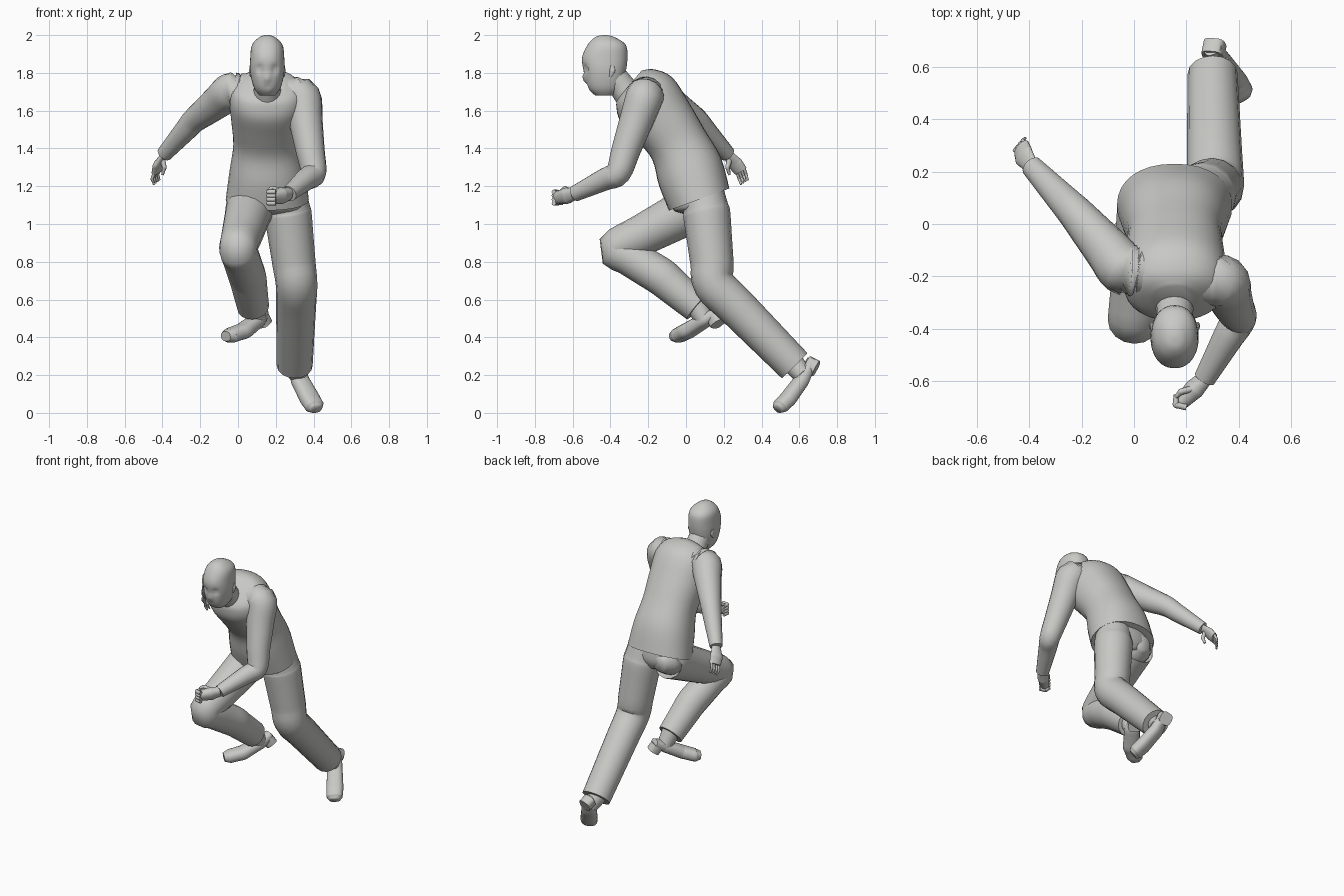
import bpy
import bmesh
import math
from mathutils import Vector

if "Cube" in bpy.data.objects:
    bpy.data.objects.remove(bpy.data.objects["Cube"], do_unlink=True)

grey = bpy.data.materials.new("plain grey")
grey.use_nodes = True
grey.diffuse_color = (.58, .58, .56, 1)
grey.node_tree.nodes["Principled BSDF"].inputs["Base Color"].default_value = grey.diffuse_color


def spline(stations, steps):
    """Smooth interpolation through rows of numbers."""
    rows = [Vector(station) for station in stations]
    rows = [rows[0]] + rows + [rows[-1]]
    result = []
    for before, start, end, after in zip(rows, rows[1:], rows[2:], rows[3:]):
        for step in range(steps):
            t = step / steps
            leaving = (end - before) / 2
            arriving = (after - start) / 2
            ease = t * t * (3 - 2 * t)
            result.append(start.lerp(end, ease) + leaving * (t * (1 - t) ** 2)
                          - arriving * (t * t * (1 - t)))
    return result + [rows[-1]]


def loft(name, rings, sides, power, sculpt=None):
    """Closed skin over rings given as (centre, half width vector, half depth vector)."""
    bm = bmesh.new()
    loops = []
    for centre, wide, deep in rings:
        loop = []
        for side in range(sides):
            angle = math.tau * side / sides
            c, s = math.cos(angle), math.sin(angle)
            point = (centre + wide * math.copysign(abs(c) ** (2 / power), c)
                     + deep * math.copysign(abs(s) ** (2 / power), s))
            if sculpt:
                sculpt(point)
            loop.append(bm.verts.new(point))
        loops.append(loop)
    for low, high in zip(loops, loops[1:]):
        for side in range(sides):
            bm.faces.new((low[side - 1], low[side], high[side], high[side - 1]))
    bm.faces.new(loops[0])
    bm.faces.new(loops[-1])
    bmesh.ops.recalc_face_normals(bm, faces=bm.faces)
    mesh = bpy.data.meshes.new(name)
    bm.to_mesh(mesh)
    bm.free()
    mesh.materials.append(grey)
    mesh.shade_smooth()
    mesh.set_sharp_from_angle(angle=math.radians(60))
    bpy.context.collection.objects.link(bpy.data.objects.new(name, mesh))


def limb(name, joints, radii, axis=(1, 0, 0), flat=1.0, sides=16, power=2.0):
    """Tube bent at its joints; axis is the width direction, flat scales the depth."""
    joints = [Vector((*joint, radius)) for joint, radius in zip(joints, radii)]
    bent = [joints[0]]
    for before, joint, after in zip(joints, joints[1:], joints[2:]):
        bent += [joint.lerp(before, .3), joint, joint.lerp(after, .3)]
    rows = spline(bent + [joints[-1]], 4)
    rings = []
    for i, row in enumerate(rows):
        before, after = rows[max(i - 1, 0)], rows[min(i + 1, len(rows) - 1)]
        along = (after - before).xyz.normalized()
        wide = Vector(axis)
        wide = (wide - along * wide.dot(along)).normalized() * row.w
        rings.append((row.xyz, wide, along.cross(wide) * flat))
    loft(name, rings, sides, power)


def profile(name, x, tilts, stations, sides=32, power=2.2, sculpt=None):
    """Body of stacked rings (y, z, half depth, half width), tilting from first to last."""
    rows = spline(stations, 4)
    rings = []
    for i, (y, z, depth, width) in enumerate(rows):
        share = i / (len(rows) - 1)
        tilt = math.radians(tilts[0] + (tilts[1] - tilts[0]) * share)
        deep = Vector((0, math.cos(tilt), math.sin(tilt))) * depth
        rings.append((Vector((x, y, z)), Vector((width, 0, 0)), deep))
    loft(name, rings, sides, power, sculpt)


# Head: sockets pressed in, nose and chin pulled out
HEAD_X = .155
FEATURES = [("eye", .04, 1.82, .02), ("eye", -.04, 1.82, .02),
            ("nose", 0, 1.77, -.018), ("mouth", 0, 1.73, .008)]


def shape_face(point):
    if point.y < -.45:
        for part, offset, z, push in FEATURES:
            gap = math.hypot(point.x - HEAD_X - offset, point.z - z) / .016
            point.y += push * math.exp(-gap * gap)


profile("head", HEAD_X, (0, 0), [
    (-.43, 1.68, .05, .04), (-.43, 1.72, .09, .07), (-.43, 1.8, .11, .09),
    (-.43, 1.88, .12, .09), (-.42, 1.95, .1, .08), (-.43, 1.99, .05, .04),
    (-.43, 2, .01, .01)], sides=48, sculpt=shape_face)
for label, side in (("right", -1), ("left", 1)):
    ear_x = HEAD_X + side * .088
    limb(label + "_ear", [(ear_x, -.4, 1.78), (ear_x, -.39, 1.81), (ear_x, -.39, 1.84)],
         (.004, .009, .005), flat=1.8, sides=10)
limb("neck", [(HEAD_X, -.4, 1.8), (HEAD_X, -.34, 1.73), (HEAD_X, -.26, 1.62)], (.07, .07, .08))

# Sweater body, leaning forward, narrowing into the collar
profile("sweater_body", HEAD_X, (20, 50), [
    (.07, 1.13, .17, .22), (.02, 1.28, .18, .2), (-.04, 1.42, .16, .18),
    (-.12, 1.54, .17, .19), (-.21, 1.66, .18, .2), (-.27, 1.72, .14, .17),
    (-.3, 1.735, .1, .085)])

# Sleeves, meeting inside the shoulders
SLEEVE_RADII = (.09, .1, .067, .042)
yoke = Vector((HEAD_X, -.2, 1.7))
right_wrist = Vector((-.39, .22, 1.37))
left_wrist = Vector((.27, -.59, 1.16))
limb("right_sleeve", [yoke, (-.04, -.17, 1.7), (-.23, .05, 1.55), right_wrist], SLEEVE_RADII)
limb("left_sleeve", [yoke, (.34, -.22, 1.67), (.4, -.36, 1.27), left_wrist], SLEEVE_RADII,
     axis=(1, .5, 0))

# Trousers: seat and two legs
profile("trouser_seat", .16, (0, 20), [
    (.09, 1.05, .08, .1), (.07, 1.09, .13, .18), (.06, 1.15, .14, .19)])
limb("right_trouser_leg", [(.08, .19, 1.1), (.07, .09, 1.11), (0, -.37, .87), (.05, -.13, .72),
                           (.08, .06, .56)], (.05, .13, .1, .1, .085))
limb("left_trouser_leg", [(.25, .09, 1.17), (.265, .11, 1.05), (.31, .15, .68), (.3, .575, .25)],
     (.11, .125, .11, .095))

# Shoes with ankles and heel blocks
SHOE_RADII = (.035, .05, .055, .052, .035)
right_across, left_across = (.8, -.6, 0), (.9, .4, 0)
limb("right_shoe", [(.13, .17, .53), (.1, .1, .49), (.03, .01, .435), (-.04, -.04, .41),
                    (-.065, -.065, .405)], SHOE_RADII, right_across, flat=.75, power=2.5)
limb("left_shoe", [(.3, .67, .28), (.33, .61, .17), (.38, .54, .075), (.405, .5, .035),
                   (.415, .485, .02)], SHOE_RADII, left_across, flat=.75, power=2.5)
limb("right_ankle", [(.08, .05, .58), (.1, .1, .49)], (.06, .05))
limb("left_ankle", [(.29, .56, .27), (.32, .62, .2)], (.06, .05))
limb("right_heel", [(.12, .15, .51), (.14, .17, .47)], (.04, .04), right_across, power=3)
limb("left_heel", [(.3, .64, .26), (.31, .69, .235)], (.042, .042), left_across, power=3)

# Right hand, open, with spread fingers and a thumb
knuckles = Vector((-.43, .29, 1.28))
spread = Vector((.5, .6, .4))
limb("right_palm", [right_wrist, (-.42, .26, 1.32), knuckles], (.03, .045, .04), spread, flat=.5)
for number in range(4):
    root = knuckles + spread * (.02 * (number - 1.5))
    limb("right_finger_" + str(number + 1),
         [root, root + Vector((-.01, .01, -.03)), root + Vector((0, .02, -.06))],
         (.009, .008, .005), sides=8)
limb("right_thumb", [(-.4, .23, 1.34), (-.39, .22, 1.3), (-.4, .23, 1.26)],
     (.015, .012, .007), sides=8)

# Left hand, closed, with curled fingers and a thumb
limb("left_fist", [left_wrist, (.23, -.63, 1.15), (.18, -.68, 1.14)], (.028, .036, .028),
     left_across, flat=1.2, power=2.4)
for number in range(4):
    z = 1.17 - number * .02
    limb("left_finger_" + str(number + 1),
         [(.2, -.7, z), (.16, -.69, z), (.16, -.65, z)], (.012, .012, .009), (0, 0, 1), sides=8)
limb("left_thumb", [(.22, -.63, 1.18), (.18, -.64, 1.19), (.16, -.66, 1.18)],
     (.013, .012, .007), (0, 0, 1), sides=8)
